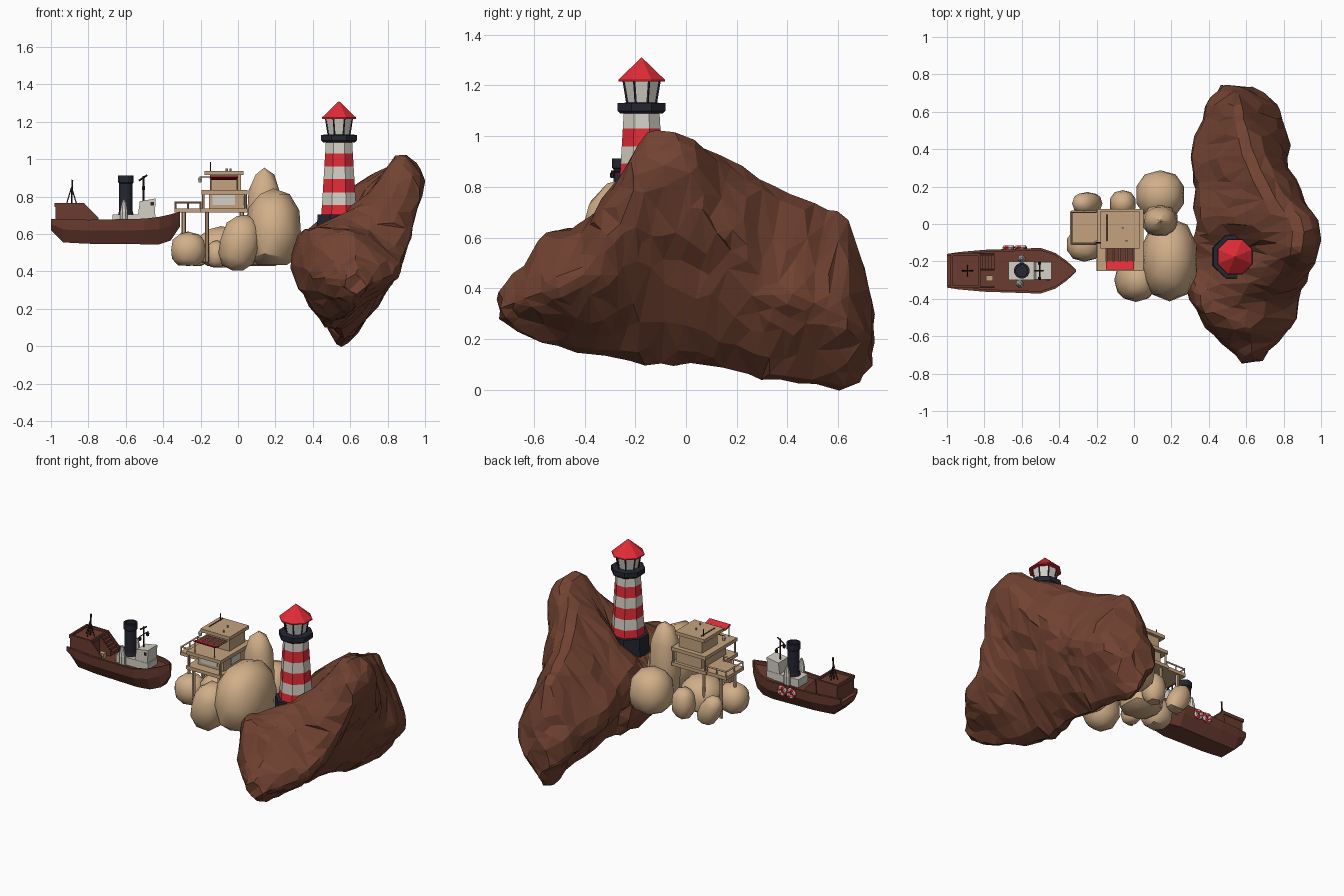
import bpy, bmesh, math
from mathutils import Vector, noise, Matrix

if "Cube" in bpy.data.objects:
    bpy.data.objects.remove(bpy.data.objects["Cube"])

def mat(name, r, g, b):
    m = bpy.data.materials.new(name)
    m.diffuse_color = (r, g, b, 1)
    m.use_nodes = True
    m.node_tree.nodes["Principled BSDF"].inputs["Base Color"].default_value = m.diffuse_color
    return m

BROWN = mat("rock_brown", .165, .055, .031)
HULL = mat("ship_brown", .145, .045, .029)
TAN = mat("boulder_tan", .64, .43, .25)
WOOD = mat("wood_tan", .55, .36, .21)
RED = mat("signal_red", .76, .025, .038)
WHITE = mat("off_white", .66, .63, .56)
NAVY = mat("dark_navy", .018, .019, .03)
DARK = mat("dark_brown", .035, .015, .012)
MAROON = mat("maroon", .14, .01, .015)

def finish(name, bm, *mats):
    bmesh.ops.recalc_face_normals(bm, faces=bm.faces)
    me = bpy.data.meshes.new(name)
    bm.to_mesh(me)
    bm.free()
    ob = bpy.data.objects.new(name, me)
    bpy.context.collection.objects.link(ob)
    for m in mats:
        me.materials.append(m)
    return ob

def loft(rings):
    """Closed rings skinned together, with end caps."""
    bm = bmesh.new()
    vs = [[bm.verts.new(p) for p in ring] for ring in rings]
    n = len(vs[0])
    for a, b in zip(vs, vs[1:]):
        for i in range(n):
            bm.faces.new((a[i], a[(i + 1) % n], b[(i + 1) % n], b[i]))
    bm.faces.new(vs[0])
    bm.faces.new(vs[-1])
    return bm

def lathe(name, x, y, profile, n, *mats, rule=None):
    """Faceted turned part; profile gives (half width, z)."""
    k = 1 / math.cos(math.pi / n)
    ang = [(i + .5) * math.tau / n for i in range(n)]
    bm = loft([[(x + r * k * math.cos(a), y + r * k * math.sin(a), z) for a in ang] for r, z in profile])
    if rule:
        for f in bm.faces:
            f.material_index = rule(f.calc_center_median())
    return finish(name, bm, *mats)

def box(name, x0, x1, y0, y1, z0, z1, m):
    return finish(name, loft([[(x0, y0, z), (x1, y0, z), (x1, y1, z), (x0, y1, z)] for z in (z0, z1)]), m)

def rod(name, a, b, r, m, n=6):
    a, b = Vector(a), Vector(b)
    q = (b - a).to_track_quat('Z', 'Y')
    circ = [q @ Vector((r * math.cos(i * math.tau / n), r * math.sin(i * math.tau / n), 0)) for i in range(n)]
    return finish(name, loft([[p + c for c in circ] for p in (a, b)]), m)

def catmull(p0, p1, p2, p3, t):
    return .5 * (2 * p1 + (p2 - p0) * t + (2 * p0 - 5 * p1 + 4 * p2 - p3) * t * t
                 + (3 * p1 - p0 - 3 * p2 + p3) * t ** 3)

# --- Main rock: y, then (x, z) of left, shoulder, top, right, bottom
sections = [Vector(s) for s in (
    (-.735, .57, .33, .60, .37, .64, .38, .69, .33, .63, .28),
    (-.68, .51, .36, .55, .43, .64, .455, .74, .36, .63, .24),
    (-.55, .39, .40, .44, .56, .62, .60, .83, .42, .60, .19),
    (-.40, .29, .46, .36, .62, .64, .65, .89, .50, .53, .14),
    (-.27, .29, .47, .42, .62, .77, .82, .94, .66, .50, .12),
    (-.15, .30, .50, .56, .65, .84, 1.0, .985, .86, .52, .10),
    (.00, .33, .52, .46, .71, .84, .985, .985, .86, .55, .10),
    (.15, .32, .44, .47, .69, .75, .92, .895, .66, .55, .08),
    (.33, .30, .38, .40, .60, .66, .81, .84, .50, .57, .035),
    (.50, .33, .32, .42, .55, .60, .73, .81, .40, .56, .02),
    (.64, .39, .26, .45, .50, .57, .64, .75, .33, .55, .0),
    (.735, .47, .20, .50, .30, .55, .34, .63, .22, .55, .10))]
rings = []
last = len(sections) - 1
STEP = 5
for i in range(last):
    for k in range(STEP + (i == last - 1)):
        s = catmull(sections[max(i - 1, 0)], sections[i], sections[i + 1], sections[min(i + 2, last)], k / STEP)
        pts = [Vector((s[j], s[0], s[j + 1])) for j in range(1, 11, 2)]
        # belly points low on both sides; the far left underside is hollow
        right, bottom, left = pts[3], pts[4], pts[0]
        swell = .14 if s[0] < 0 else -.08
        pts.insert(4, right.lerp(bottom, .45) + Vector((.16, 0, -.06)) * (right.x - bottom.x))
        pts.append(bottom.lerp(left, .5) + Vector((-1, 0, -1)) * swell * (bottom.x - left.x))
        rings.append([catmull(pts[j - 1], pts[j], pts[(j + 1) % 7], pts[(j + 2) % 7], t / 4)
                      for j in range(7) for t in range(4)])
bm = loft(rings)
bmesh.ops.recalc_face_normals(bm, faces=bm.faces)
bm.normal_update()
moves = []
for v in bm.verts:
    p = v.co
    d = .022 * noise.noise(p * 5) + .018 * noise.noise(p * 11) + .008 * noise.noise(p * 24)
    # long hollow along the outer flank
    if v.normal.x > .3:
        d -= .03 * math.exp(-((p.z - .47) / .07) ** 2 - ((p.y - .2) / .22) ** 2)
    moves.append((v, v.normal * d))
for v, d in moves:
    v.co += d
    v.co.z = max(v.co.z, 0)
    v.co.x = min(v.co.x, 1)
bmesh.ops.triangulate(bm, faces=bm.faces)
rock = finish("main_rock", bm, BROWN)
dec = rock.modifiers.new("facets", 'DECIMATE')
dec.ratio = .33

# --- Lighthouse
LX, LY = .54, -.175
lathe("lighthouse_base", LX, LY, [(.122, .53), (.115, .705)], 8, NAVY)
bands = [.705, .755, .822, .893, .96, 1.03, 1.10]
lathe("lighthouse_tower", LX, LY, [(.095 - .025 * i / 6, z) for i, z in enumerate(bands)], 8, RED, WHITE,
      rule=lambda c: (sum(c.z > z for z in bands) - 1) % 2)
lathe("lighthouse_gallery", LX, LY, [(.085, 1.09), (.095, 1.10), (.095, 1.13), (.06, 1.132)], 8, NAVY)
lathe("lantern_room", LX, LY, [(.055, 1.13), (.07, 1.22)], 8, WHITE)
for i in range(8):
    a = (i + .5) * math.tau / 8
    rod("lantern_post", (LX + .061 * math.cos(a), LY + .061 * math.sin(a), 1.13),
        (LX + .077 * math.cos(a), LY + .077 * math.sin(a), 1.22), .005, NAVY, 4)
lathe("lighthouse_roof", LX, LY, [(.092, 1.215), (.092, 1.222), (.001, 1.31)], 8, RED)

# --- Tan boulders: centre, radii, tilt, floor height
for c, r, tilt, floor in (
        ((.19, -.19, .61), (.15, .22, .23), 0, .435), ((.14, .155, .55), (.13, .13, .15), 0, .43),
        ((.14, .015, .67), (.095, .085, .28), 0, .435), ((.01, -.30, .55), (.108, .115, .155), .25, .405),
        ((-.265, -.11, .515), (.095, .09, .095), 0, .43), ((-.06, .11, .51), (.07, .07, .10), 0, .42),
        ((-.25, .11, .51), (.065, .06, .11), -.5, .43), ((-.09, -.04, .52), (.13, .13, .12), 0, .43),
        ((-.115, -.16, .49), (.055, .07, .075), 0, .42)):
    bm = bmesh.new()
    bmesh.ops.create_icosphere(bm, subdivisions=2, radius=1.02)
    for v in bm.verts:  # slightly boxy
        v.co = [math.copysign(abs(a) ** .88, a) for a in v.co]
    bm.transform(Matrix.Translation(c) @ Matrix.Rotation(tilt, 4, 'Y') @ Matrix.Diagonal((*r, 1)))
    for v in bm.verts:
        v.co.z = max(v.co.z, floor)
    ob = finish("boulder", bm, TAN)
    bpy.context.view_layer.objects.active = ob
    ob.select_set(True)
    bpy.ops.object.shade_smooth_by_angle(angle=math.radians(35))
    ob.select_set(False)

# --- Wooden house on stilts
box("main_deck", -.20, .05, -.25, .08, .715, .737, WOOD)
box("side_deck", -.34, -.20, -.11, .07, .715, .737, WOOD)
for x, y in ((-.29, -.09), (-.29, .05), (-.165, -.22), (-.165, .05), (.02, -.22)):
    rod("stilt", (x, y, .45), (x, y, .72), .011, WOOD)
box("lower_cabin", -.155, .03, -.19, .06, .735, .815, WOOD)
box("lower_roof", -.195, .05, -.25, .08, .812, .834, WOOD)
box("upper_cabin", -.15, .015, -.11, .05, .83, .918, WOOD)
box("upper_roof", -.18, .03, -.13, .07, .916, .938, WOOD)
box("front_window", -.135, -.015, -.196, -.188, .755, .808, WHITE)
box("side_window", .028, .036, -.12, -.02, .755, .80, WHITE)

# Awning: slatted brown sheet with a raised red flap at its front edge
box("awning_sheet", -.15, 0, -.205, -.11, .893, .898, HULL)
for i in range(5):
    x = -.148 + .0365 * i
    rod("awning_slat", (x, -.11, .899), (x, -.20, .899), .004, WOOD, 4)
for name, dz, m in (("awning_flap", 0, RED), ("awning_lining", -.005, MAROON)):
    finish(name, loft([[(x, -.195, .897 + dz), (x, -.195, .893 + dz), (x, -.243, .908 + dz), (x, -.243, .912 + dz)]
                       for x in (-.15, 0)]), m)
for x in (-.145, -.005):
    rod("awning_post", (x, -.235, .83), (x, -.235, .90), .004, WOOD)
for x, y in ((-.185, -.24), (.04, -.24), (-.185, .07), (.04, .07)):
    rod("roof_post", (x, y, .73), (x, y, .82), .007, WOOD)
rail = [(-.335, -.105), (-.335, .065), (-.20, .065), (-.20, -.105)]
for (ax, ay), (bx, by) in ((rail[0], rail[1]), (rail[1], rail[2]), (rail[0], rail[3])):
    rod("rail", (ax, ay, .768), (bx, by, .768), .006, WOOD, 4)
    for t in (0, .5, 1):
        x, y = ax + (bx - ax) * t, ay + (by - ay) * t
        rod("rail_post", (x, y, .73), (x, y, .773), .005, WOOD, 4)
rod("aerial", (-.148, .03, .93), (-.148, .03, .985), .003, DARK, 4)
rod("roof_bar", (-.145, -.09, .945), (-.145, .05, .945), .003, DARK, 4)
for x, y in ((-.06, -.02), (-.04, -.09)):
    rod("roof_vent", (x, y, .93), (x, y, .95), .006, WOOD)
rod("lamp_arm", (-.15, -.1, .905), (-.205, -.1, .905), .003, DARK, 4)
lathe("hanging_lamp", -.203, -.1, [(.008, .875), (.011, .895), (.004, .905)], 6, WHITE)

# --- Ship hull with sunken deck: x, half width, top, bottom
SY = -.25
rings = []
for x, w, t, b in ((-1, .09, .68, .62), (-.935, .10, .68, .555), (-.8, .112, .676, .548), (-.5, .122, .682, .545),
                   (-.42, .095, .692, .545), (-.36, .053, .705, .565), (-.31, .006, .72, .64)):
    i = max(w - .013, .002)
    half = [(i, t - .025), (i, t), (w, t), (w * .96, t * .55 + b * .45), (w * .6, b)]
    rings.append([(x, SY + p, z) for p, z in half] + [(x, SY - p, z) for p, z in half[::-1]])
finish("ship_hull", loft(rings), HULL)
box("stern_block", -.975, -.825, SY - .086, SY + .086, .64, .752, HULL)
for s in (-1, 1):
    box("stern_rim_side", -.98, -.82, SY + s * .085 - .006, SY + s * .085 + .006, .745, .766, HULL)
for x in (-.974, -.826):
    box("stern_rim_end", x - .006, x + .006, SY - .085, SY + .085, .745, .766, HULL)
for i in range(5):
    box("stair_step", -.83, -.81 + .016 * i, SY + .01, SY + .085, .65, .742 - .017 * i, HULL)
for y in (SY + .005, SY + .09, SY - .088):
    finish("stair_side", loft([[(-.83, v, .65), (-.745, v, .65), (-.745, v, .685), (-.825, v, .766)]
                               for v in (y - .004, y + .004)]), HULL)
box("deckhouse", -.67, -.44, SY - .05, SY + .05, .65, .705, WHITE)
finish("wheelhouse", loft([[(-.535, y, .70), (-.445, y, .70), (-.44, y, .79), (-.525, y, .775)]
                           for y in (SY - .048, SY + .048)]), WHITE)
box("wheelhouse_side_window", -.468, -.45, SY - .052, SY - .046, .752, .77, DARK)
lathe("funnel", -.60, SY, [(.042, .70), (.036, .725), (.036, .87), (.041, .875), (.041, .912),
                           (.03, .912), (.03, .89)], 12, NAVY)
for x, y in ((-.61, SY - .07), (-.60, SY + .065)):
    lathe("deck_vent", x, y, [(.02, .66), (.02, .72), (.012, .765), (.005, .785)], 8, WHITE)
rod("main_mast", (-.505, SY, .70), (-.505, SY, .91), .006, DARK)
rod("mast_yard", (-.505, SY - .045, .86), (-.505, SY + .045, .86), .004, DARK, 4)
rod("mast_gaff", (-.53, SY, .885), (-.485, SY, .915), .005, DARK, 4)
for s in (-1, 1):
    lathe("mast_lamp", -.505, SY + s * .04, [(.007, .835), (.009, .852), (.003, .86)], 6, DARK)
rod("stern_mast", (-.89, SY, .75), (-.885, SY, .89), .005, DARK)
for dx, dy in ((.03, 0), (-.03, 0), (0, .03), (0, -.03)):
    rod("stern_stay", (-.89 + dx, SY + dy, .75), (-.89, SY, .85), .003, DARK, 4)
box("deck_hatch", -.79, -.755, SY - .055, SY - .025, .65, .685, WOOD)

# --- Life rings on the far side of the hull, striped by angle
for x in (-.67, -.605):
    bpy.ops.mesh.primitive_torus_add(major_segments=16, minor_segments=6, major_radius=.022, minor_radius=.012,
                                     location=(x, SY + .124, .645), rotation=(math.pi / 2, 0, 0))
    ob = bpy.context.object
    ob.name = "life_ring"
    ob.data.materials.append(RED)
    ob.data.materials.append(WHITE)
    for p in ob.data.polygons:
        p.material_index = int((math.atan2(p.center.y, p.center.x) + math.pi) / (math.pi / 4)) % 2
